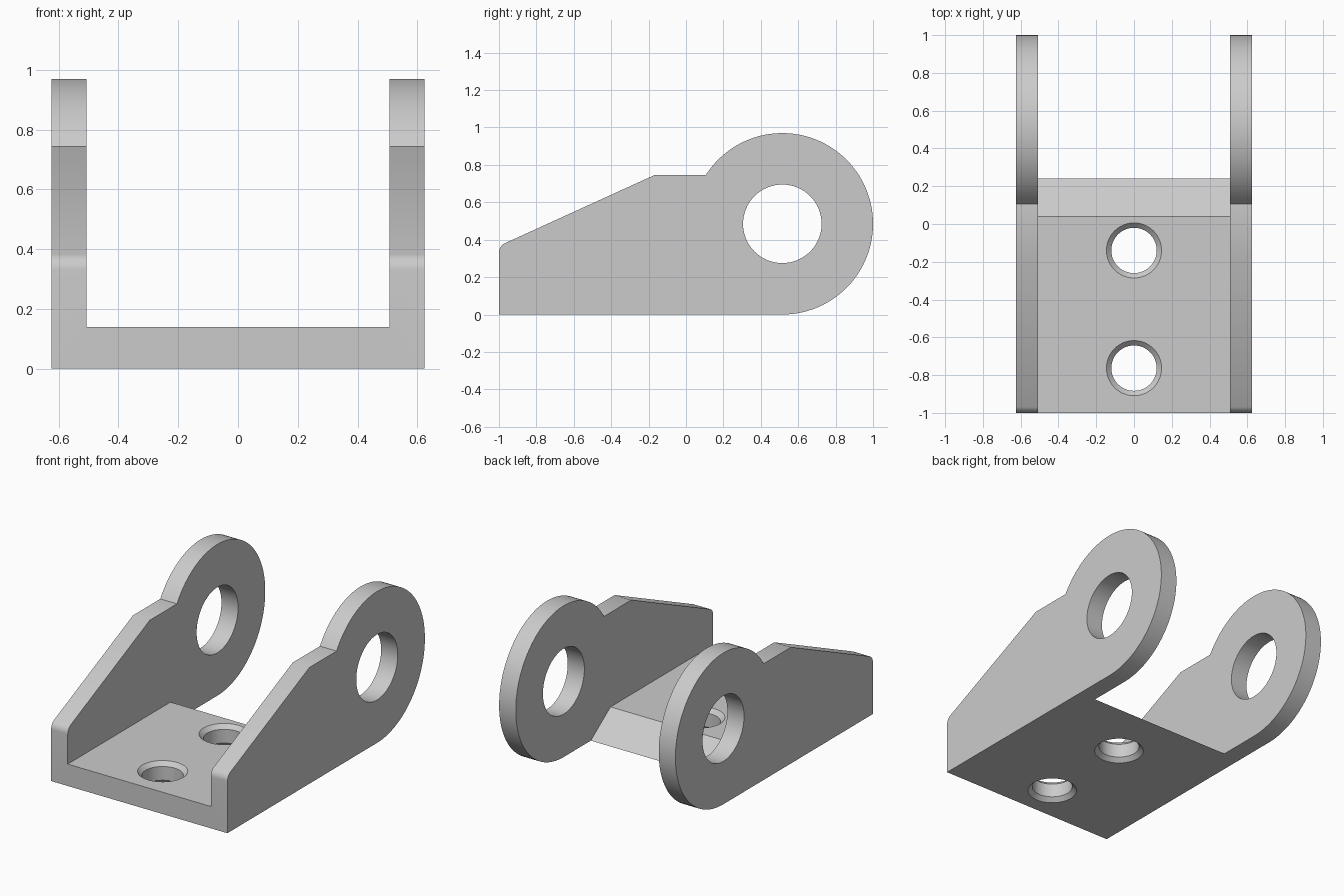
import bpy, bmesh
from math import pi, sin, cos, atan2, tan, radians

cube = bpy.data.objects.get("Cube")
if cube:
    bpy.data.objects.remove(cube, do_unlink=True)

steel = bpy.data.materials.new("plain grey")
steel.use_nodes = True
grey = (0.6, 0.6, 0.6, 1)
steel.diffuse_color = grey
steel.node_tree.nodes["Principled BSDF"].inputs["Base Color"].default_value = grey

HALF_WIDTH, INNER, FLOOR = 0.625, 0.507, 0.14
EYE_Y, EYE_Z, EYE_R, BORE_R = 0.515, 0.485, 0.485, 0.21
SHOULDER = 0.745


def make_object(name, bm):
    bmesh.ops.recalc_face_normals(bm, faces=bm.faces)
    mesh = bpy.data.meshes.new(name)
    bm.to_mesh(mesh)
    bm.free()
    mesh.materials.append(steel)
    obj = bpy.data.objects.new(name, mesh)
    bpy.context.collection.objects.link(obj)
    return obj


def prism(name, outline, x0, x1):
    """Extrude a (y, z) outline along x."""
    bm = bmesh.new()
    face = bm.faces.new([bm.verts.new((x0, y, z)) for y, z in outline])
    ext = bmesh.ops.extrude_face_region(bm, geom=[face])["geom"]
    verts = [v for v in ext if isinstance(v, bmesh.types.BMVert)]
    bmesh.ops.translate(bm, verts=verts, vec=(x1 - x0, 0, 0))
    return make_object(name, bm)


def lathe(name, profile, y, sides=64):
    """Closed solid of revolution about a vertical axis at (0, y)."""
    bm = bmesh.new()
    rings = [[bm.verts.new((r * cos(2 * pi * i / sides), y + r * sin(2 * pi * i / sides), z))
              for i in range(sides)] for r, z in profile]
    for low, high in zip(rings, rings[1:]):
        for i in range(sides):
            j = (i + 1) % sides
            bm.faces.new((low[i], low[j], high[j], high[i]))
    bm.faces.new(rings[0])
    bm.faces.new(rings[-1])
    return make_object(name, bm)


def arc(cy, cz, r, a0, a1, n):
    return [(cy + r * cos(a0 + (a1 - a0) * i / n), cz + r * sin(a0 + (a1 - a0) * i / n))
            for i in range(n + 1)]


def combine(target, other, operation):
    mod = target.modifiers.new(operation.lower(), "BOOLEAN")
    mod.operation, mod.solver, mod.object = operation, "EXACT", other
    bpy.context.view_layer.objects.active = target
    bpy.ops.object.modifier_apply(modifier=mod.name)
    bpy.data.objects.remove(other, do_unlink=True)


# Floor plate with a sloped rear edge
bracket = prism("bracket", [(-1, 0), (0.24, 0), (0.04, FLOOR), (-1, FLOOR)], -INNER, INNER)

# Countersunk screw holes, chamfered on both faces
r, c, over = 0.12, 0.026, 0.02
hole = [(r + c + over, -over), (r, c), (r, FLOOR - c), (r + c + over, FLOOR + over)]
for y in (-0.14, -0.763):
    combine(bracket, lathe("screw_hole_cutter", hole, y), "DIFFERENCE")

# Side cheek outline: round eye, flat shoulder, slope and rounded nose
slope = radians(24.5)
nose_r = 0.055
corner_z = SHOULDER - tan(slope) * 0.83
nose_z = corner_z - nose_r * tan((pi / 2 - slope) / 2)
eye_top = pi - atan2(SHOULDER - EYE_Z, (EYE_R ** 2 - (SHOULDER - EYE_Z) ** 2) ** 0.5)
cheek = [(-1, 0)]
cheek += arc(EYE_Y, EYE_Z, EYE_R, -pi / 2, eye_top, 72)
cheek += [(-0.17, SHOULDER)]
cheek += arc(-1 + nose_r, nose_z, nose_r, pi / 2 + slope, pi, 8)
bore = arc(EYE_Y, EYE_Z, BORE_R, 0, 2 * pi, 64)[:-1]

for side in (-1, 1):
    plate = prism("cheek", cheek, side * INNER, side * HALF_WIDTH)
    combine(plate, prism("bore_cutter", bore, side * 0.4, side * 0.8), "DIFFERENCE")
    combine(bracket, plate, "UNION")

# Merge coplanar seams and shade the curved walls smooth
bm = bmesh.new()
bm.from_mesh(bracket.data)
bmesh.ops.remove_doubles(bm, verts=bm.verts, dist=0.0001)
bmesh.ops.dissolve_limit(bm, angle_limit=radians(0.5), verts=bm.verts, edges=bm.edges)
bm.to_mesh(bracket.data)
bm.free()
bpy.ops.object.select_all(action="DESELECT")
bracket.select_set(True)
bpy.context.view_layer.objects.active = bracket
bpy.ops.object.shade_smooth_by_angle(angle=radians(30))
